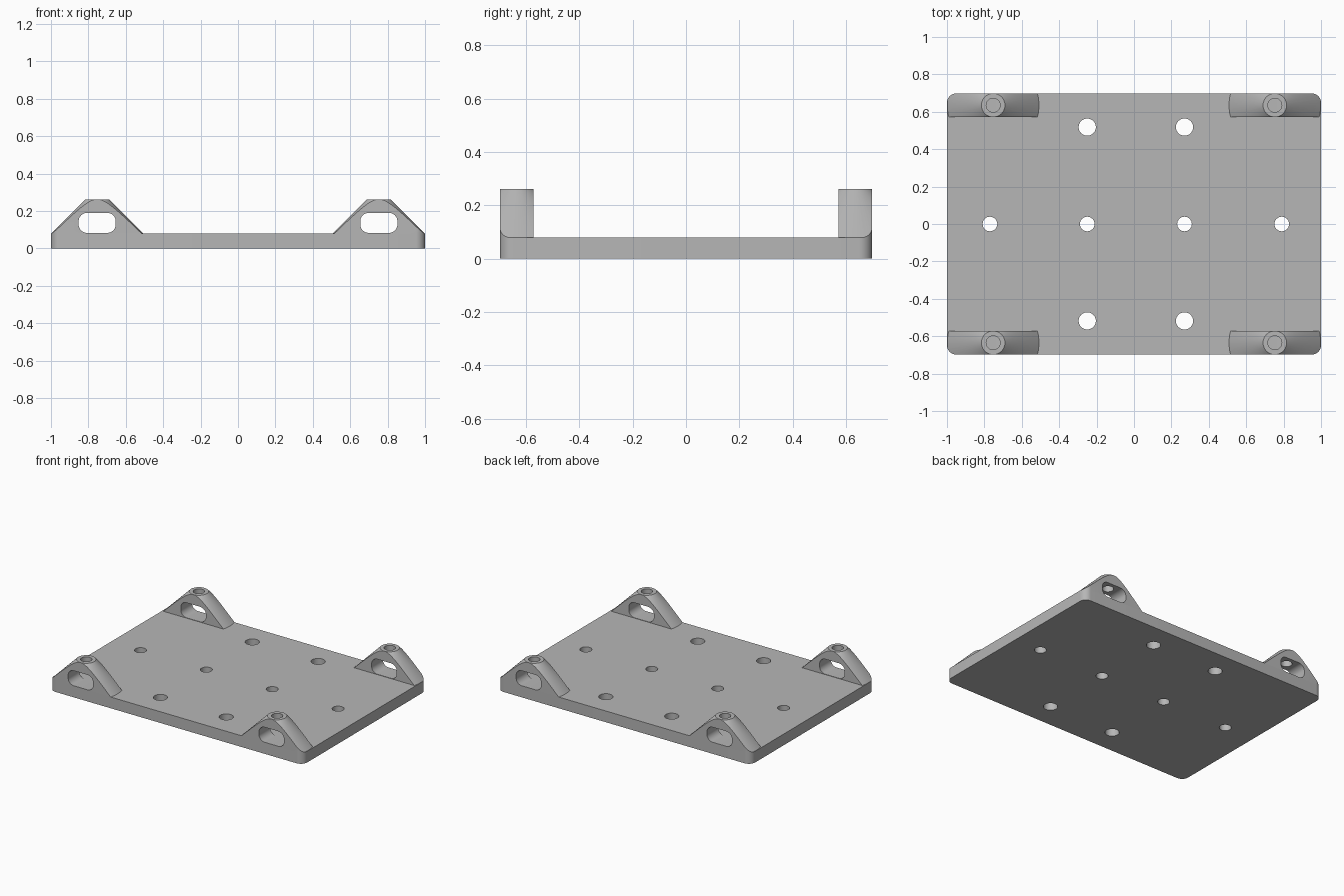
import bpy, bmesh, math
from mathutils import Matrix, Vector

if "Cube" in bpy.data.objects:
    bpy.data.objects.remove(bpy.data.objects["Cube"], do_unlink=True)

WIDTH, DEPTH, THICK, CORNER = 2.0, 1.396, 0.08, 0.05
LUG_X, LUG_Y, LUG_TOP = 0.753, 0.635, 0.262
TOP_R, BASE_R = 0.063, 0.245

grey = bpy.data.materials.new("plain grey")
grey.use_nodes = True
colour = (0.47, 0.47, 0.47, 1)
grey.diffuse_color = colour
grey.node_tree.nodes["Principled BSDF"].inputs["Base Color"].default_value = colour


def make_object(name, bm):
    bmesh.ops.recalc_face_normals(bm, faces=bm.faces)
    mesh = bpy.data.meshes.new(name)
    bm.to_mesh(mesh)
    bm.free()
    mesh.materials.append(grey)
    obj = bpy.data.objects.new(name, mesh)
    bpy.context.collection.objects.link(obj)
    return obj


def rounded_prism(name, w, h, r, z0, z1, matrix=Matrix()):
    """Rounded rectangle in the local XY plane, extruded along local Z."""
    bm = bmesh.new()
    steps = 10
    verts = []
    for quarter, (sx, sy) in enumerate([(1, 1), (-1, 1), (-1, -1), (1, -1)]):
        for i in range(steps + 1):
            a = math.pi / 2 * (quarter + i / steps)
            verts.append(bm.verts.new((sx * (w / 2 - r) + r * math.cos(a),
                                       sy * (h / 2 - r) + r * math.sin(a), z0)))
    face = bm.faces.new(verts)
    result = bmesh.ops.extrude_face_region(bm, geom=[face])
    top = [g for g in result["geom"] if isinstance(g, bmesh.types.BMVert)]
    bmesh.ops.translate(bm, verts=top, vec=(0, 0, z1 - z0))
    bm.transform(matrix)
    return make_object(name, bm)


def cone(name, x, y, z0, z1, r0, r1, segments=64):
    bm = bmesh.new()
    bmesh.ops.create_cone(bm, cap_ends=True, segments=segments, radius1=r0, radius2=r1,
                          depth=z1 - z0, matrix=Matrix.Translation((x, y, (z0 + z1) / 2)))
    return make_object(name, bm)


def block(name, size, centre):
    bm = bmesh.new()
    bmesh.ops.create_cube(bm, size=1, matrix=Matrix.Translation(centre) @ Matrix.Diagonal((*size, 1)))
    return make_object(name, bm)


def boolean(target, tool, operation):
    """Apply a boolean and discard the tool."""
    mod = target.modifiers.new(operation, "BOOLEAN")
    mod.operation, mod.object, mod.solver = operation, tool, "EXACT"
    bpy.context.view_layer.objects.active = target
    bpy.ops.object.modifier_apply(modifier=mod.name)
    bpy.data.objects.remove(tool, do_unlink=True)


# Base plate with rounded corners and its through holes
plate = rounded_prism("base_plate", WIDTH, DEPTH, CORNER, 0, THICK)
holes = [(x, 0, 0.039) for x in (-0.77, -0.25, 0.27, 0.79)]
holes += [(x, y, 0.046) for x in (-0.25, 0.27) for y in (-0.518, 0.518)]
for x, y, r in holes:
    boolean(plate, cone("hole_cutter", x, y, -0.1, 0.2, r, r, 48), "DIFFERENCE")
parts = [plate]

# Corner lugs: a cone trimmed to a thin slab, with a slot and a bolt hole
for y_name, sy in (("front", -1), ("back", 1)):
    for x_name, sx in (("right", -1), ("left", 1)):
        x, y = sx * LUG_X, sy * LUG_Y
        lug = cone(f"{y_name}_{x_name}_lug", x, y, THICK, LUG_TOP, BASE_R, TOP_R, 96)
        boolean(lug, block("slab", (1, 0.4, 1), (x, sy * (0.572 + 0.2), 0.3)), "INTERSECT")
        boolean(lug, rounded_prism("outline", WIDTH, DEPTH, CORNER, -0.1, 0.5), "INTERSECT")
        upright = Matrix.Translation((x, y, 0.136)) @ Matrix.Rotation(math.pi / 2, 4, "X")
        boolean(lug, rounded_prism("slot_cutter", 0.198, 0.107, 0.045, -0.2, 0.2, upright), "DIFFERENCE")
        boolean(lug, cone("bolt_cutter", x, y, 0.14, 0.4, 0.037, 0.037, 48), "DIFFERENCE")
        parts.append(lug)

# Smooth curved walls, keep machined edges sharp
for obj in parts:
    bpy.ops.object.select_all(action="DESELECT")
    obj.select_set(True)
    bpy.context.view_layer.objects.active = obj
    bpy.ops.object.shade_smooth_by_angle(angle=math.radians(25))
